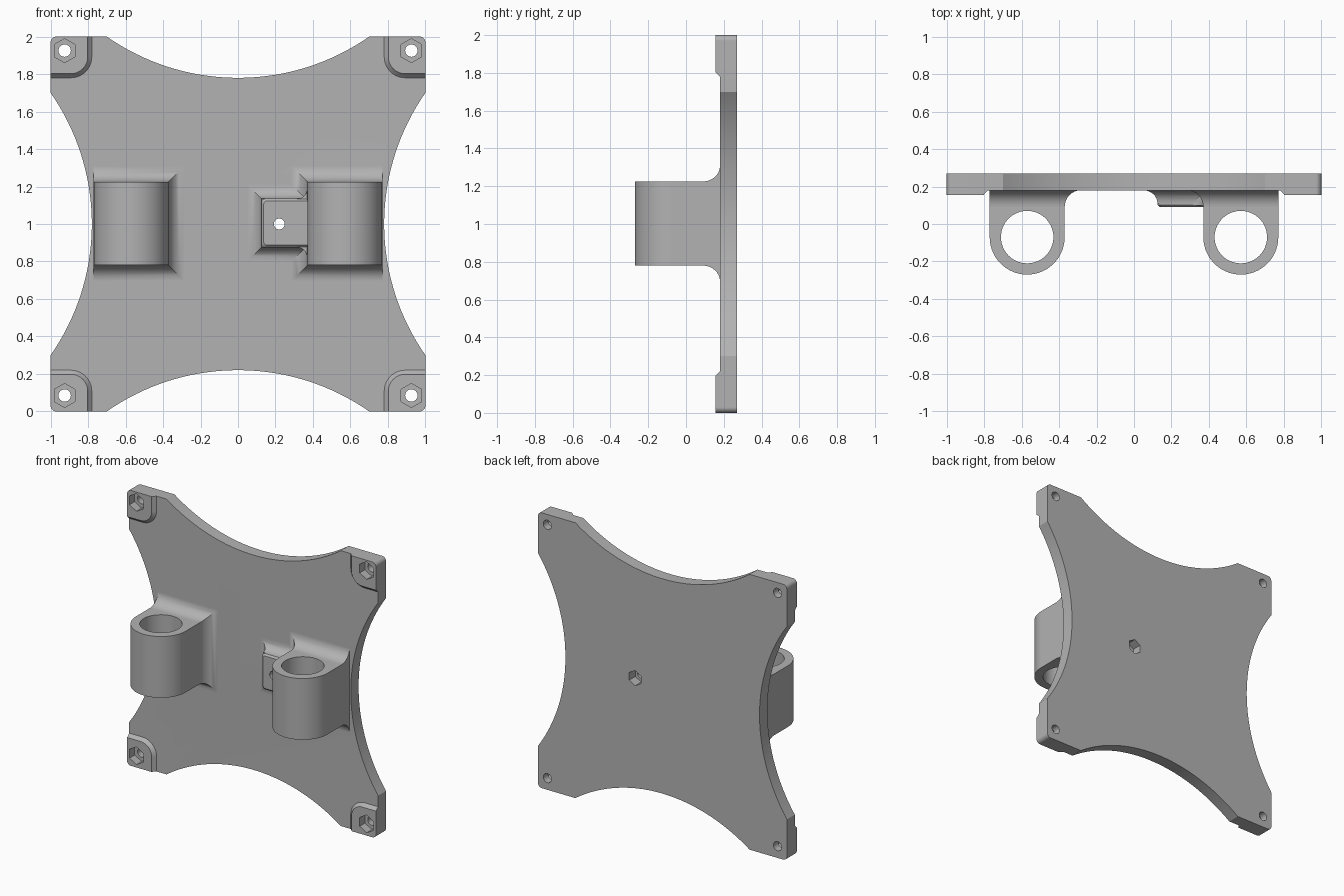
import bpy, bmesh, math
from math import sin, cos, pi

if "Cube" in bpy.data.objects:
    bpy.data.objects.remove(bpy.data.objects["Cube"])

grey = bpy.data.materials.new("light grey")
grey.diffuse_color = (0.45, 0.45, 0.45, 1)
grey.use_nodes = True
grey.node_tree.nodes["Principled BSDF"].inputs["Base Color"].default_value = grey.diffuse_color


def loft(name, rings):
    """Solid through rings of (x, z) points, each given as (y, points)."""
    bm = bmesh.new()
    loops = [[bm.verts.new((x, y, z)) for x, z in pts] for y, pts in rings]
    n = len(loops[0])
    for a, b in zip(loops, loops[1:]):
        for i in range(n):
            j = (i + 1) % n
            bm.faces.new((a[i], a[j], b[j], b[i]))
    bm.faces.new(loops[0])
    bm.faces.new(loops[-1])
    bmesh.ops.recalc_face_normals(bm, faces=bm.faces)
    me = bpy.data.meshes.new(name)
    bm.to_mesh(me)
    bm.free()
    me.materials.append(grey)
    ob = bpy.data.objects.new(name, me)
    bpy.context.collection.objects.link(ob)
    return ob


def prism(name, pts, y0, y1):
    return loft(name, [(y0, pts), (y1, pts)])


def arc(cx, cz, r, a0, a1, n):
    return [(cx + r * cos(a0 + (a1 - a0) * i / n), cz + r * sin(a0 + (a1 - a0) * i / n))
            for i in range(n + 1)]


def ring(cx, cz, r, n, turn=0.0):
    return [(cx + r * cos(2 * pi * i / n + turn), cz + r * sin(2 * pi * i / n + turn))
            for i in range(n)]


def combine(target, other, operation):
    bpy.context.view_layer.objects.active = target
    mod = target.modifiers.new("join", 'BOOLEAN')
    mod.operation, mod.object, mod.solver = operation, other, 'EXACT'
    bpy.ops.object.modifier_apply(modifier=mod.name)
    bpy.data.objects.remove(other)


def flare(name, inner, outer, z0, z1, y0, r, s):
    """Concave fillet foot on the inner, top and bottom sides of a block."""
    rings = []
    for i in range(9):
        a = pi / 2 * i / 8
        o, y = r * (1 - cos(a)), y0 + (0.18 - y0) * sin(a)
        rings.append((y, [(s * (inner - o), z0 - o), (s * outer, z0 - o),
                          (s * outer, z1 + o), (s * (inner - o), z1 + o)]))
    rings.append((0.2, rings[-1][1]))
    return loft(name, rings)


# Plate with four scooped sides and softened corners
R = (0.7 ** 2 + 0.22 ** 2) / 0.44
half = math.asin(0.7 / R)
side = arc(0, 0.78 + R, R, -pi / 2 + half, -pi / 2 - half, 48)
side += arc(-0.97, 0.97, 0.03, pi / 2, pi, 5)
outline = []
for k in range(4):
    c, s = round(cos(k * pi / 2)), round(sin(k * pi / 2))
    outline += [(c * x - s * z, 1 + s * x + c * z) for x, z in side]
plate = prism("mount_plate", outline, 0.18, 0.27)


# Raised corner pads
def pad_outline(sx, sz, size, r):
    pts = [(size, 0)] + arc(size - r, size - r, r, 0, pi / 2, 10) + [(0, size)]
    pts += arc(0.03, 0.03, 0.03, pi, 1.5 * pi, 5)
    return [(sx * (1 - u), 1 + sz * (1 - v)) for u, v in pts]


for sx in (-1, 1):
    for sz in (-1, 1):
        combine(plate, loft("corner_pad", [
            (0.155, pad_outline(sx, sz, 0.198, 0.09)),
            (0.16, pad_outline(sx, sz, 0.2, 0.092)),
            (0.18, pad_outline(sx, sz, 0.22, 0.112)),
            (0.20, pad_outline(sx, sz, 0.22, 0.112))]), 'UNION')

# Small screw block beside the right-hand clamp
lip = [(0.4, 0.875), (0.4, 1.135)] + arc(0.145, 1.115, 0.02, pi / 2, pi, 5) \
    + arc(0.145, 0.895, 0.02, pi, 1.5 * pi, 5)
small = [(x if x > 0.39 else x + 0.012 * (0.26 - x) / 0.135, 1.005 + (z - 1.005) * 0.91)
         for x, z in lip]
combine(plate, loft("screw_block", [(0.09, small), (0.102, lip), (0.2, lip)]), 'UNION')
combine(plate, flare("screw_block_foot", 0.125, 0.4, 0.875, 1.135, 0.11, 0.075, 1), 'UNION')
for sz in (-1, 1):
    web = [(0.4, 1.005 + sz * 0.12), (0.315, 1.005 + sz * 0.12)]
    web += [(x, 1.005 + sz * z) for x, z in arc(0.315, 0.185, 0.055, -pi / 2, 0, 8)]
    web += [(0.4, 1.005 + sz * 0.185)]
    combine(plate, prism("screw_block_web", web, 0.1, 0.2), 'UNION')

# Two tube clamps: rounded block, filleted foot and upright bore
for sx in (-1, 1):
    prof = arc(sx * 0.57, -0.07, 0.2, pi, 2 * pi, 40)
    prof += [(sx * 0.57 + 0.2, 0.2), (sx * 0.57 - 0.2, 0.2)]
    for name, pts, z0, z1, op in (
            ("tube_clamp", prof, 0.78, 1.225, 'UNION'),
            ("tube_bore", ring(sx * 0.57, -0.07, 0.14, 56), 0.6, 1.4, 'DIFFERENCE')):
        part = prism(name, pts, z0, z1)
        for v in part.data.vertices:          # stand the extrusion upright
            v.co = (v.co.x, v.co.z, v.co.y)
        part.data.flip_normals()
        combine(plate, part, op)
        if op == 'UNION':
            combine(plate, flare("clamp_foot", 0.37, 0.77, 0.78, 1.225, 0.09, 0.085, sx), 'UNION')

# Screw holes and hexagonal nut pockets
for x in (-0.925, 0.925):
    for z in (0.085, 1.925):
        combine(plate, prism("nut_pocket", ring(x, z, 0.064, 6, pi / 6), 0.1, 0.215), 'DIFFERENCE')
        combine(plate, prism("screw_hole", ring(x, z, 0.033, 24), 0.1, 0.4), 'DIFFERENCE')
combine(plate, prism("back_nut_pocket", ring(0.22, 1.0, 0.055, 6, pi / 6), 0.2, 0.4), 'DIFFERENCE')
combine(plate, prism("centre_hole", ring(0.22, 1.0, 0.029, 24), 0.0, 0.4), 'DIFFERENCE')

# Smooth curved faces, keep hard edges
bpy.ops.object.select_all(action='DESELECT')
plate.select_set(True)
bpy.context.view_layer.objects.active = plate
bpy.ops.object.shade_smooth_by_angle(angle=math.radians(28))
mod = plate.modifiers.new("even_normals", 'WEIGHTED_NORMAL')
mod.keep_sharp = True
